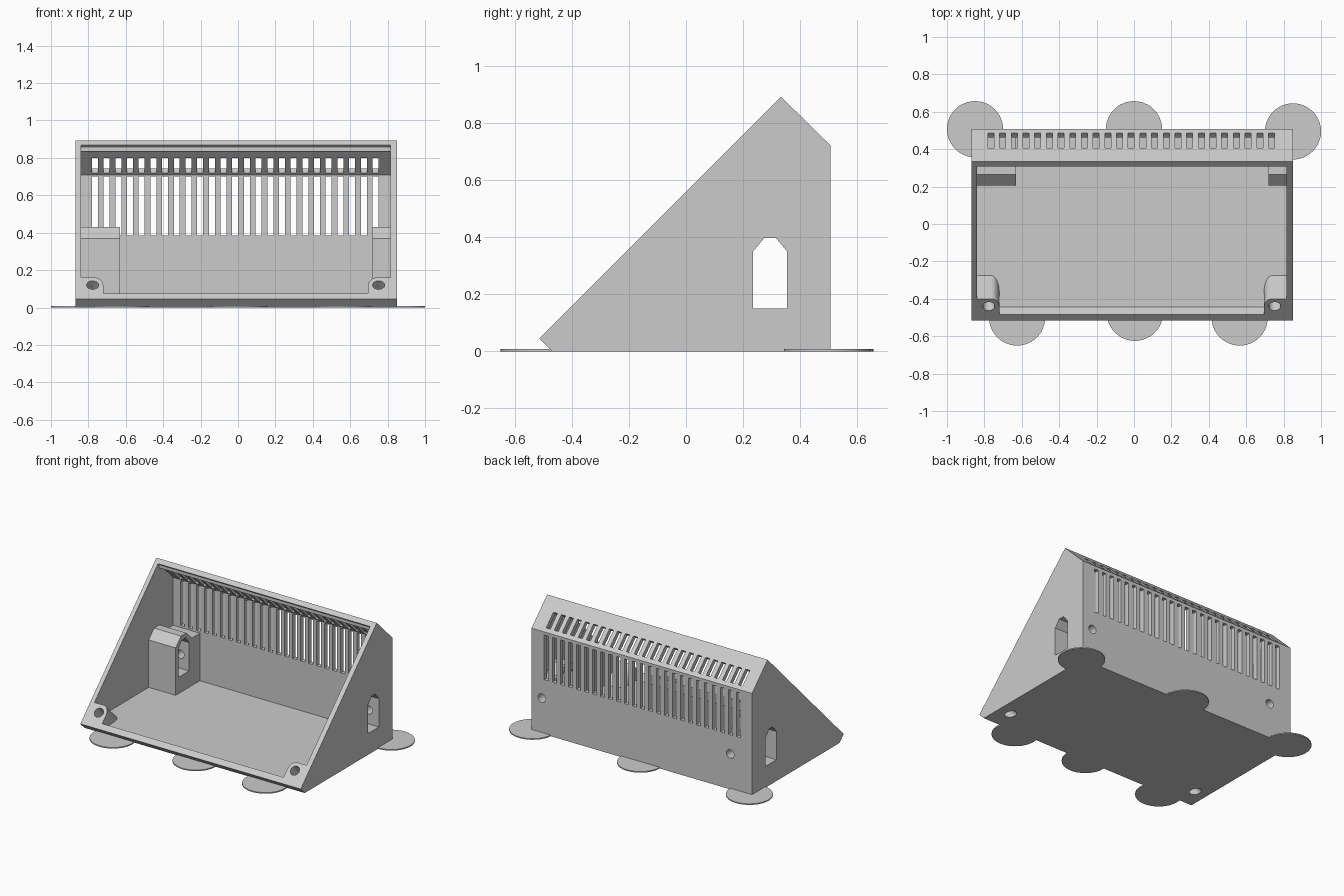
import bpy, bmesh, math
from mathutils import Vector

if "Cube" in bpy.data.objects:
    bpy.data.objects.remove(bpy.data.objects["Cube"])

grey = bpy.data.materials.new("plain grey")
grey.diffuse_color = (0.6, 0.6, 0.6, 1)
grey.use_nodes = True
grey.node_tree.nodes["Principled BSDF"].inputs["Base Color"].default_value = grey.diffuse_color


def solids(name, parts):
    """One object from (outline points, extrusion vector) pairs."""
    bm = bmesh.new()
    for pts, vec in parts:
        base = [bm.verts.new(p) for p in pts]
        end = [bm.verts.new(Vector(p) + Vector(vec)) for p in pts]
        n = len(pts)
        bm.faces.new(base[::-1])
        bm.faces.new(end)
        for i in range(n):
            bm.faces.new((base[i], base[(i + 1) % n], end[(i + 1) % n], end[i]))
    bmesh.ops.recalc_face_normals(bm, faces=bm.faces)
    me = bpy.data.meshes.new(name)
    bm.to_mesh(me)
    bm.free()
    me.materials.append(grey)
    ob = bpy.data.objects.new(name, me)
    bpy.context.collection.objects.link(ob)
    return ob


def across(yz, x0, x1):
    """Side profile extruded along x."""
    return [(x0, y, z) for y, z in yz], (x1 - x0, 0, 0)


def rod(center, u, v, r, vec, n=32):
    """Round rod; u and v span its cross-section."""
    c, u, v = Vector(center), Vector(u), Vector(v)
    angles = [2 * math.pi * i / n for i in range(n)]
    return [c + r * (math.cos(a) * u + math.sin(a) * v) for a in angles], vec


def cut(ob, tool):
    """Subtract a tool solid, then discard it."""
    m = ob.modifiers.new("cut", 'BOOLEAN')
    m.operation, m.solver, m.object = 'DIFFERENCE', 'EXACT', tool
    bpy.context.view_layer.objects.active = ob
    bpy.ops.object.modifier_apply(modifier=m.name)
    bpy.data.objects.remove(tool)


X0, X1 = -0.87, 0.85          # outer side walls
IX0, IX1 = -0.84, 0.815       # inner side walls

# Wedge body
body = solids("enclosure", [across(
    [(-0.47, 0), (0.507, 0), (0.507, 0.722), (0.333, 0.893), (-0.515, 0.045)], X0, X1)])

# Inner space, with a small ledge under the top rim
cavity = solids("cavity", [across(
    [(-0.585, 0.175), (-0.485, 0.075), (-0.445, 0.035), (0.475, 0.035), (0.475, 0.708),
     (0.348, 0.835), (0.319, 0.835), (0.319, 0.857), (0.208, 0.968)], IX0, IX1)])

# Hooded cable ducts left standing at both sides
duct = [(0.205, -0.05), (0.205, 0.37), (0.265, 0.43), (0.325, 0.43), (0.385, 0.37),
        (0.55, 0.37), (0.55, -0.05)]
cut(cavity, solids("ducts", [across(duct, -0.95, -0.63), across(duct, 0.72, 0.95)]))

# Rounded screw bosses in the lower corners, square to the sloping face
bosses = []
for wall, inner in ((-0.95, -0.72), (0.95, 0.695)):
    s = 1 if inner > wall else -1
    xz = [(wall, -0.05), (inner, -0.05)]
    for i in range(9):
        a = i * math.pi / 16
        xz.append((inner - s * 0.045 * (1 - math.cos(a)), 0.115 + 0.045 * math.sin(a)))
    xz.append((wall, 0.16))
    bosses.append(([(x, z - 0.66, z + 0.1) for x, z in xz], (0, 0.4, -0.4)))
cut(cavity, solids("bosses", bosses))
cut(body, cavity)

# Cable opening through both sides
cut(body, solids("cable_opening", [across(
    [(0.235, 0.15), (0.355, 0.15), (0.355, 0.35), (0.315, 0.398), (0.275, 0.398),
     (0.235, 0.35)], -1, 1)]))

# Vent slots in the back wall and the roof
slot_x = [-0.765 + 0.0625 * i for i in range(25)]
back = [(0.44, 0.385), (0.55, 0.385), (0.55, 0.70), (0.44, 0.70)]
roof = [(0.365, 0.782), (0.425, 0.842), (0.505, 0.762), (0.445, 0.702)]
for name, outline in (("back_slots", back), ("roof_slots", roof)):
    cut(body, solids(name, [across(outline, x - 0.016, x + 0.016) for x in slot_x]))

# Screw holes: back wall into the ducts, and through the corner bosses
h = math.sqrt(0.5)
cut(body, solids("back_holes", [
    rod((x, 0.30, 0.25), (1, 0, 0), (0, 0, 1), 0.03, (0, 0.3, 0)) for x in (-0.70, 0.77)]))
cut(body, solids("boss_holes", [
    rod((x, -0.54, 0.22), (1, 0, 0), (0, h, h), 0.032, (0, 0.4, -0.4)) for x in (-0.777, 0.752)]))

# Thin round pads under the edges
pads = solids("base_pads", [
    rod((x, y, 0), (1, 0, 0), (0, 1, 0), 0.15, (0, 0, 0.008), 48)
    for x, y in ((-0.85, 0.507), (0, 0.507), (0.85, 0.495),
                 (-0.625, -0.5), (0.005, -0.475), (0.565, -0.5))])

for ob in (body, pads):
    bpy.ops.object.select_all(action='DESELECT')
    ob.select_set(True)
    bpy.context.view_layer.objects.active = ob
    bpy.ops.object.shade_smooth_by_angle(angle=math.radians(25))
